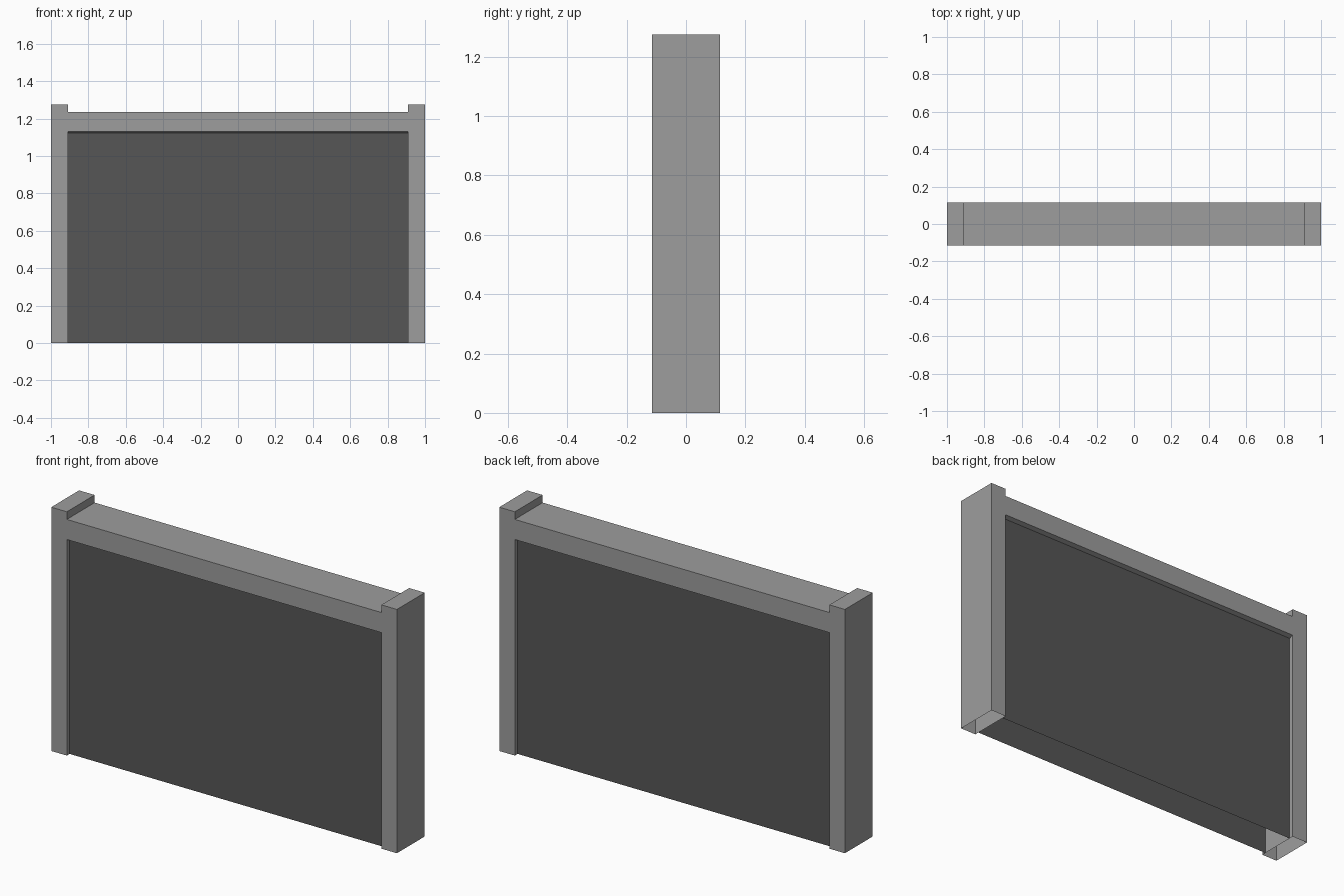
import bpy, bmesh

if "Cube" in bpy.data.objects:
    bpy.data.objects.remove(bpy.data.objects["Cube"])

POST_IN, POST_OUT = 0.91, 1.0     # post inner and outer x
HALF_D = 0.115                    # half depth of the frame
PANEL_Y = 0.092                   # recessed panel position
POST_H, BEAM_TOP, BEAM_LOW, PANEL_TOP = 1.275, 1.235, 1.13, 1.122


def material(name, v):
    m = bpy.data.materials.new(name)
    m.diffuse_color = (v, v, v, 1)
    m.use_nodes = True
    m.node_tree.nodes["Principled BSDF"].inputs["Base Color"].default_value = m.diffuse_color
    return m


frame_grey = material("frame grey", 0.34)
panel_grey = material("dark panel grey", 0.093)


def add_object(name, bm, mat):
    mesh = bpy.data.meshes.new(name)
    bm.to_mesh(mesh)
    bm.free()
    mesh.materials.append(mat)
    ob = bpy.data.objects.new(name, mesh)
    bpy.context.collection.objects.link(ob)
    return ob


def sweep_x(name, profile, x0, x1, mat):
    """Extrude an open (y, z) profile along x."""
    bm = bmesh.new()
    a = [bm.verts.new((x0, y, z)) for y, z in profile]
    b = [bm.verts.new((x1, y, z)) for y, z in profile]
    for i in range(len(profile) - 1):
        bm.faces.new((a[i], b[i], b[i + 1], a[i + 1]))
    return add_object(name, bm, mat)


def post(name, side):
    """Hollow post, open at the bottom."""
    bm = bmesh.new()
    bmesh.ops.create_cube(bm, size=1)
    bm.normal_update()
    bmesh.ops.delete(bm, geom=[f for f in bm.faces if f.normal.z < -0.5],
                     context='FACES_ONLY')
    for v in bm.verts:
        v.co.x = v.co.x * (POST_OUT - POST_IN) + side * (POST_IN + POST_OUT) / 2
        v.co.y *= 2 * HALF_D
        v.co.z = (v.co.z + 0.5) * POST_H
    add_object(name, bm, frame_grey)


# Side posts
post("left_post", -1)
post("right_post", 1)

# Top beam with slightly sloped lower lips down to the panels
sweep_x("top_beam",
        [(-PANEL_Y, PANEL_TOP), (-HALF_D, BEAM_LOW), (-HALF_D, BEAM_TOP),
         (HALF_D, BEAM_TOP), (HALF_D, BEAM_LOW), (PANEL_Y, PANEL_TOP)],
        -POST_IN, POST_IN, frame_grey)

# Recessed front and back panels, open between them at the bottom
sweep_x("front_panel", [(-PANEL_Y, 0), (-PANEL_Y, PANEL_TOP)],
        -POST_IN, POST_IN, panel_grey)
sweep_x("back_panel", [(PANEL_Y, PANEL_TOP), (PANEL_Y, 0)],
        -POST_IN, POST_IN, panel_grey)
